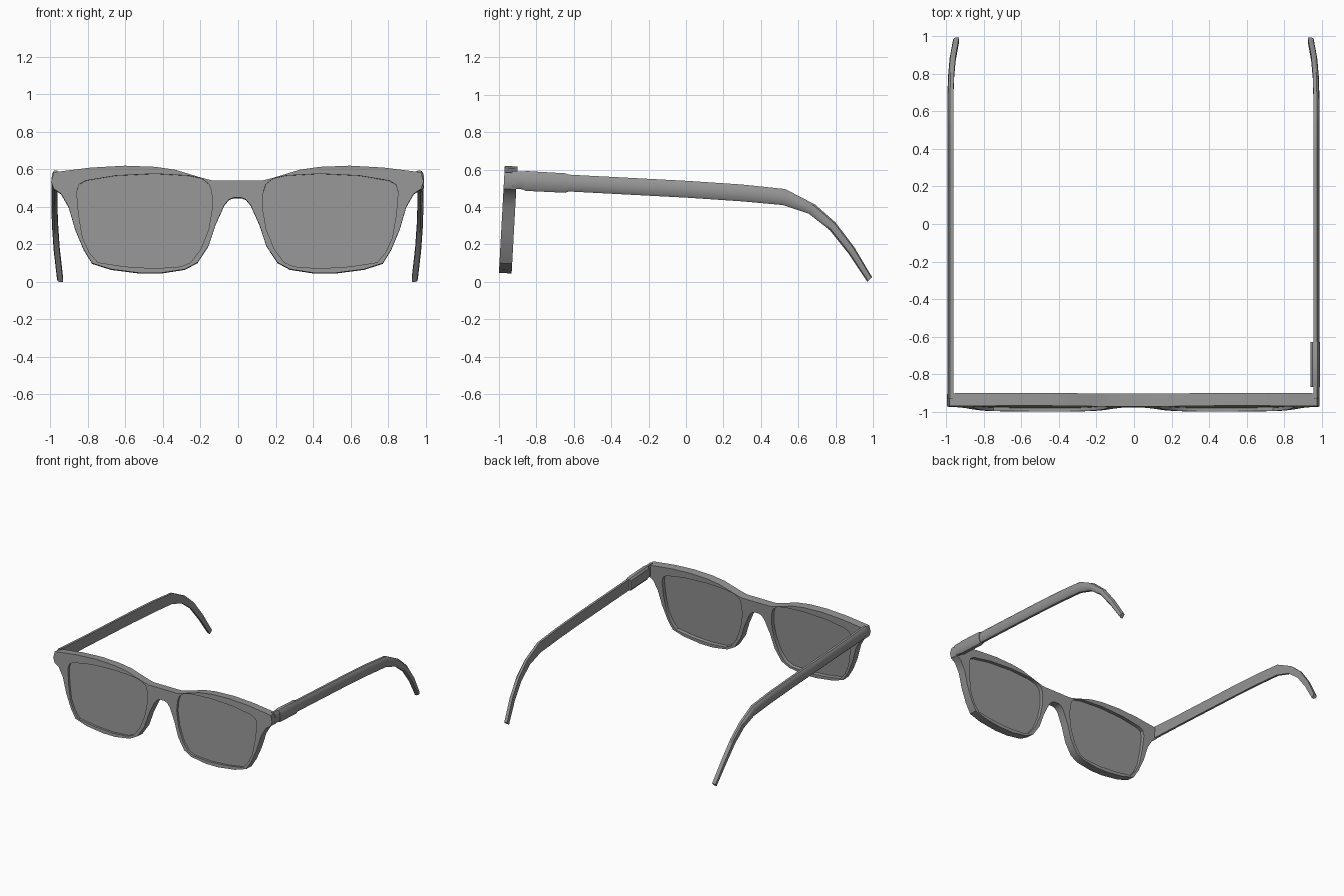
import bpy
import bmesh

old = bpy.data.objects.get("Cube")
if old:
    bpy.data.objects.remove(old, do_unlink=True)

CENTRE_X = -0.003   # the mirror plane sits slightly off centre
LEAN = 0.055        # backward lean of the front, per unit of height


def make_material(name, value):
    mat = bpy.data.materials.new(name)
    mat.use_nodes = True
    colour = (value, value, value, 1)
    mat.diffuse_color = colour
    mat.node_tree.nodes["Principled BSDF"].inputs["Base Color"].default_value = colour
    return mat


GREY = make_material("plain grey", 0.3)


def finish(name, bm, angle=0.6):
    bmesh.ops.recalc_face_normals(bm, faces=bm.faces)
    mesh = bpy.data.meshes.new(name)
    bm.to_mesh(mesh)
    bm.free()
    mesh.materials.append(GREY)
    obj = bpy.data.objects.new(name, mesh)
    obj.location.x = CENTRE_X
    bpy.context.collection.objects.link(obj)
    bpy.ops.object.select_all(action='DESELECT')
    obj.select_set(True)
    bpy.context.view_layer.objects.active = obj
    bpy.ops.object.shade_smooth_by_angle(angle=angle)
    return obj


def mirrored(points):
    return [(-x, z) for x, z in reversed(points)]


def slab(name, loops, front, depth):
    """Fill closed x-z outlines (later ones are holes) and thicken backwards."""
    bm = bmesh.new()
    edges = []
    for loop in loops:
        verts = [bm.verts.new((x, front + LEAN * z, z)) for x, z in loop]
        edges += [bm.edges.new((verts[i - 1], v)) for i, v in enumerate(verts)]
    bmesh.ops.triangle_fill(bm, edges=edges, use_beauty=True, normal=(0, -1, 0))
    extruded = bmesh.ops.extrude_face_region(bm, geom=bm.faces[:], use_keep_orig=True)
    moved = [g for g in extruded["geom"] if isinstance(g, bmesh.types.BMVert)]
    bmesh.ops.translate(bm, verts=moved, vec=(0, depth, -LEAN * depth))
    return finish(name, bm)


def sweep(name, side, stations, section):
    """Loft a section through (top y, top z, bottom y, bottom z, inward shift)."""
    bm = bmesh.new()
    rings = []
    for ty, tz, by, bz, shift in stations:
        rings.append([bm.verts.new((side * (x - shift), ty + (by - ty) * t, tz + (bz - tz) * t))
                      for x, t in section])
    n = len(section)
    for a, b in zip(rings, rings[1:]):
        for i in range(n):
            j = (i + 1) % n
            bm.faces.new((a[i], a[j], b[j], b[i]))
    bm.faces.new(rings[0])
    bm.faces.new(rings[-1])
    return finish(name, bm)


# Front frame: half outline from top centre, round the rim, to under the bridge
rim = [(.13, .54), (.19, .555), (.33, .598), (.44, .614), (.6, .62), (.78, .61),
       (.98, .585), (.993, .535), (.98, .497), (.94, .47), (.9, .4), (.865, .28),
       (.82, .173), (.775, .1), (.675, .068), (.52, .048), (.41, .048), (.28, .068),
       (.213, .104), (.154, .194), (.117, .306), (.07, .41), (.045, .44), (.02, .45)]
opening = [(.138, .48), (.152, .522), (.19, .552), (.26, .567), (.44, .577), (.65, .567),
           (.81, .54), (.845, .52), (.857, .48), (.847, .36), (.826, .237), (.79, .157),
           (.745, .104), (.6, .082), (.44, .072), (.3, .082), (.25, .104),
           (.197, .173), (.154, .28), (.133, .4)]
slab("front_frame", [rim + mirrored(rim), opening, mirrored(opening)], -1.003, 0.068)

# Lenses, set back inside the openings
slab("left_lens", [opening], -0.985, 0.02)
slab("right_lens", [mirrored(opening)], -0.985, 0.02)

# Temple arms: straight run, then a tapering hook bent down and inward
arm = [(-.93, .593, -.93, .497, 0), (-.63, .573, -.63, .483, 0), (0, .54, 0, .45, 0),
       (.3, .52, .3, .43, 0), (.53, .496, .52, .41, 0), (.69, .413, .655, .365, 0),
       (.8, .317, .77, .275, .003), (.9, .185, .87, .15, .012), (.995, .025, .97, 0, .03)]
arm_section = [(.96, 0), (.978, 0), (.988, .15), (.992, .5), (.988, .85), (.978, 1), (.96, 1)]
for side, label in ((1, "left"), (-1, "right")):
    sweep(label + "_temple_arm", side, arm, arm_section)

# Sleeve around the left arm only, with chamfered ends
sleeve = [(-.87, .587, -.87, .492, 0), (-.855, .592, -.855, .486, 0),
          (-.645, .58, -.645, .476, 0), (-.63, .574, -.63, .482, 0)]
sleeve_section = [(.944, .15), (.955, 0), (.982, 0), (.993, .15),
                  (.996, .5), (.993, .85), (.982, 1), (.955, 1), (.944, .85)]
sweep("left_arm_sleeve", 1, sleeve, sleeve_section)
